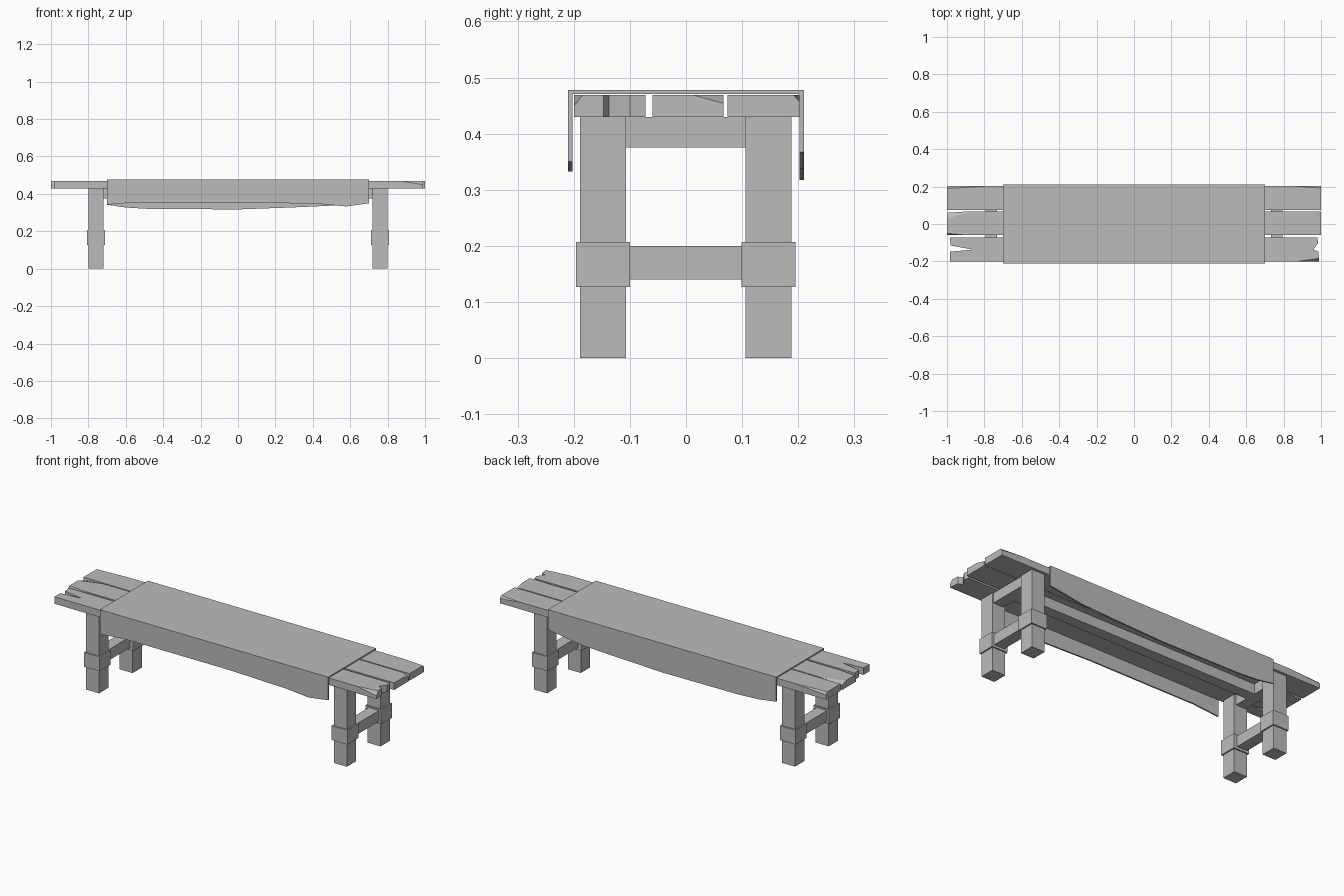
import bpy, bmesh
from mathutils import Vector

cube = bpy.data.objects.get("Cube")
if cube:
    bpy.data.objects.remove(cube, do_unlink=True)

GREY = (0.5, 0.5, 0.5, 1)
mat = bpy.data.materials.new("plain grey")
mat.use_nodes = True
mat.diffuse_color = GREY
mat.node_tree.nodes["Principled BSDF"].inputs["Base Color"].default_value = GREY


def finish(bm, name):
    bmesh.ops.recalc_face_normals(bm, faces=bm.faces)
    mesh = bpy.data.meshes.new(name)
    bm.to_mesh(mesh)
    bm.free()
    mesh.materials.append(mat)
    obj = bpy.data.objects.new(name, mesh)
    bpy.context.collection.objects.link(obj)
    return obj


def box(name, x, y, z):
    bm = bmesh.new()
    bmesh.ops.create_cube(bm, size=1)
    for v in bm.verts:
        v.co = [lo + (c + 0.5) * (hi - lo) for c, (lo, hi) in zip(v.co, (x, y, z))]
    return finish(bm, name)


def prism(points, direction):
    """Extrude a flat outline along a direction."""
    bm = bmesh.new()
    face = bm.faces.new([bm.verts.new(p) for p in points])
    ext = bmesh.ops.extrude_face_region(bm, geom=[face])
    moved = [g for g in ext["geom"] if isinstance(g, bmesh.types.BMVert)]
    bmesh.ops.translate(bm, verts=moved, vec=direction)
    bmesh.ops.recalc_face_normals(bm, faces=bm.faces)
    return bm


BOTTOM, TOP = 0.43, 0.469


def plank(name, outline, chips):
    """Board with ragged ends; each chip slices off one top corner."""
    bm = prism([(x, y, BOTTOM) for x, y in outline], (0, 0, TOP - BOTTOM))
    for x, y, along, across, down in chips:
        corner = Vector((x, y, TOP))
        a = corner + Vector((along, 0, 0))
        b = corner + Vector((0, across, 0))
        c = corner + Vector((0, 0, -down))
        normal = (b - a).cross(c - a)
        if normal.dot(corner - a) < 0:
            normal.negate()
        cut = bmesh.ops.bisect_plane(bm, geom=bm.verts[:] + bm.edges[:] + bm.faces[:],
                                     plane_co=a, plane_no=normal, clear_outer=True)
        edges = [g for g in cut["geom_cut"] if isinstance(g, bmesh.types.BMEdge)]
        bmesh.ops.edgeloop_fill(bm, edges=edges)
    return finish(bm, name)


# Seat boards
plank("front_plank",
      [(-0.985, -0.2), (0.99, -0.2), (0.985, -0.147), (0.96, -0.137), (0.985, -0.1),
       (0.98, -0.072), (-0.985, -0.072), (-0.98, -0.115), (-0.86, -0.137), (-0.985, -0.148)],
      [(0.99, -0.2, -0.12, 0.016, 0.02)])
plank("middle_plank",
      [(-1, -0.06), (1, -0.06), (1, 0.067), (-0.89, 0.067), (-1, 0.06)],
      [(1, 0.067, -0.03, -0.055, 0.015), (-1, 0.067, 0.13, -0.04, 0.015),
       (-1, -0.06, 0.11, 0.01, 0.02)])
plank("back_plank",
      [(-1, 0.074), (1, 0.074), (1, 0.202), (-1, 0.202)],
      [(1, 0.202, -0.13, -0.01, 0.012), (-1, 0.202, 0.2, -0.012, 0.012)])

# Trestle at each end
for side, s in (("left", 1), ("right", -1)):
    def span(lo, hi):
        return tuple(sorted((s * lo, s * hi)))
    for end, y in (("front", -0.148), ("back", 0.147)):
        box(f"{end}_{side}_leg", span(0.72, 0.8), (y - 0.041, y + 0.041), (0, BOTTOM))
        box(f"{end}_{side}_leg_collar", span(0.712, 0.808), (y - 0.048, y + 0.048),
            (0.127, 0.207))
    box(f"{side}_top_crossbar", span(0.732, 0.795), (-0.11, 0.11), (0.375, BOTTOM))
    box(f"{side}_lower_crossbar", span(0.732, 0.795), (-0.11, 0.11), (0.14, 0.2))

# Long rail under the seat
box("under_seat_rail", (-0.735, 0.735), (-0.03, 0.03), (0.375, BOTTOM))

# Draped cover: flat top and two hanging flaps with wavy hems
HALF, COVER_TOP = 0.7, 0.478
box("cover_top", (-HALF, HALF), (-0.21, 0.21), (0.471, COVER_TOP))
hems = {
    "front": (-0.21, [(-HALF, 0.342), (-0.55, 0.355), (0.1, 0.355), (0.45, 0.345),
                      (0.58, 0.333), (HALF, 0.35)]),
    "back": (0.202, [(-HALF, 0.342), (-0.6, 0.327), (-0.48, 0.32), (0, 0.317),
                     (0.3, 0.328), (0.5, 0.337), (HALF, 0.367)]),
}
for end, (y, hem) in hems.items():
    outline = [(x, y, z) for x, z in hem] + [(HALF, y, 0.471), (-HALF, y, 0.471)]
    finish(prism(outline, (0, 0.008, 0)), f"cover_{end}_flap")
